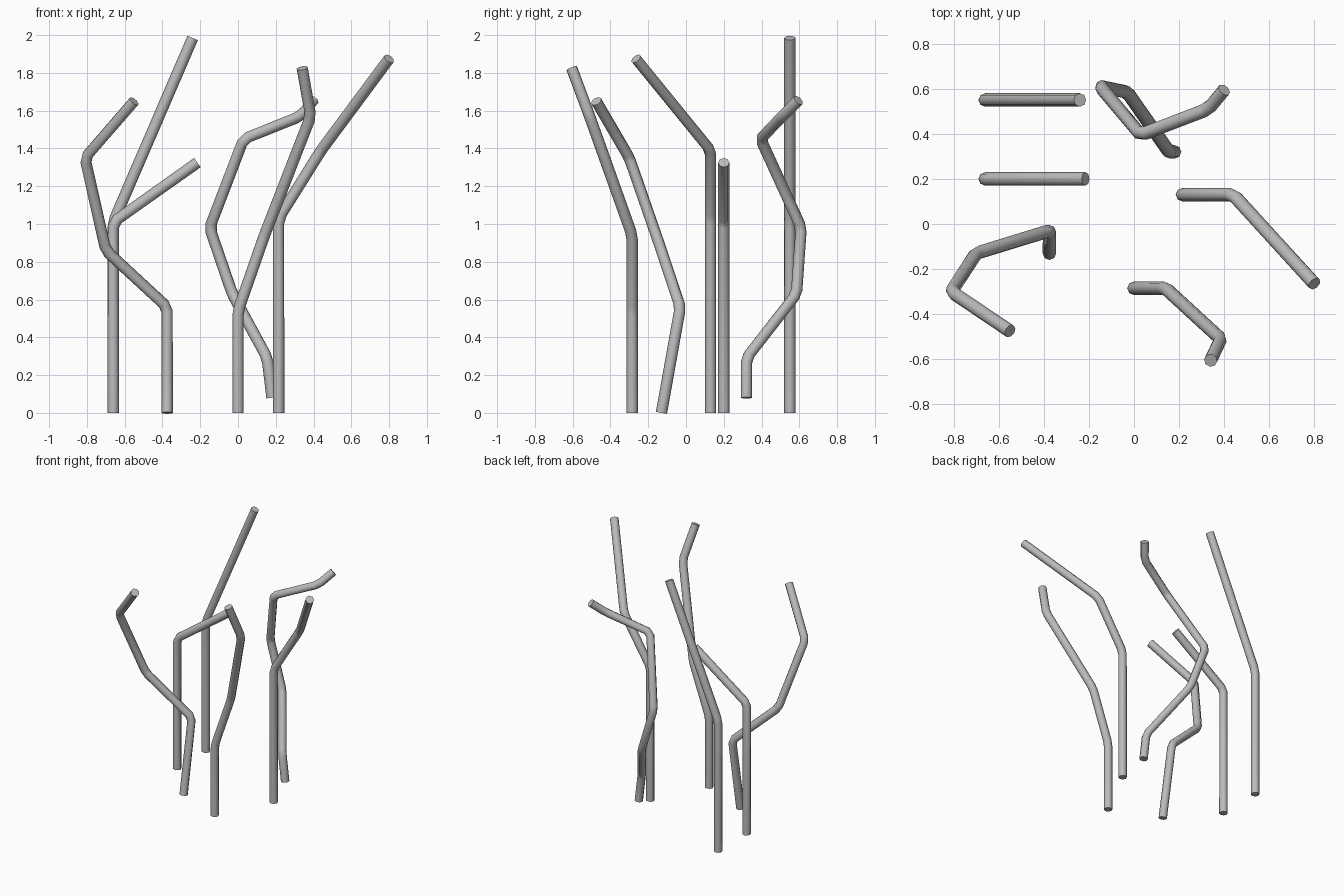
import bpy
from mathutils import Vector

cube = bpy.data.objects.get("Cube")
if cube:
    bpy.data.objects.remove(cube, do_unlink=True)

RADIUS = 0.03
BEND = 0.025

grey = bpy.data.materials.new("grey_metal")
grey.use_nodes = True
colour = (0.5, 0.5, 0.5, 1)
grey.diffuse_color = colour
grey.node_tree.nodes["Principled BSDF"].inputs["Base Color"].default_value = colour


def soften(points):
    """Replace each corner with a short cut across the bend."""
    pts = [Vector(p) for p in points]
    path = [pts[0]]
    for before, corner, after in zip(pts, pts[1:], pts[2:]):
        path.append(corner + (before - corner).normalized() * BEND)
        path.append(corner + (after - corner).normalized() * BEND)
    return path + [pts[-1]]


def rod(name, points):
    """Sweep an eight-sided tube with closed ends along a bent path."""
    path = soften(points)
    curve = bpy.data.curves.new(name, "CURVE")
    curve.dimensions = "3D"
    curve.bevel_depth = RADIUS
    curve.bevel_resolution = 2
    curve.use_fill_caps = True
    spline = curve.splines.new("POLY")
    spline.points.add(len(path) - 1)
    for point, co in zip(spline.points, path):
        point.co = (*co, 1)
    obj = bpy.data.objects.new(name, curve)
    bpy.context.collection.objects.link(obj)
    bpy.ops.object.select_all(action="DESELECT")
    bpy.context.view_layer.objects.active = obj
    obj.select_set(True)
    bpy.ops.object.convert(target="MESH")
    obj = bpy.context.object
    obj.data.materials.clear()
    obj.data.materials.append(grey)
    bpy.ops.object.shade_smooth_by_angle(angle=0.9)


# Rods with a single bend, leaning right to left
rod("tall_back_rod", [(-.66, .55, 0), (-.66, .55, 1.01), (-.24, .55, 1.985)])
rod("short_back_rod", [(-.66, .2, 0), (-.66, .2, 1.01), (-.215, .2, 1.325)])

# Rods with several bends
rod("right_front_rod", [(-.375, -.13, 0), (-.375, -.03, .56), (-.7, -.13, .86),
                        (-.81, -.3, 1.35), (-.55, -.475, 1.65)])
rod("centre_front_rod", [(0, -.285, 0), (0, -.285, .54), (.14, -.285, .94),
                         (.385, -.51, 1.57), (.34, -.605, 1.825)])
rod("left_rod", [(.215, .13, 0), (.215, .13, 1.03), (.44, .13, 1.39),
                 (.8, -.265, 1.875)])
rod("raised_back_rod", [(.18, .32, .08), (.155, .32, .29), (-.03, .585, .63),
                        (-.15, .61, .98), (.03, .395, 1.45), (.33, .51, 1.57),
                        (.4, .595, 1.655)])
